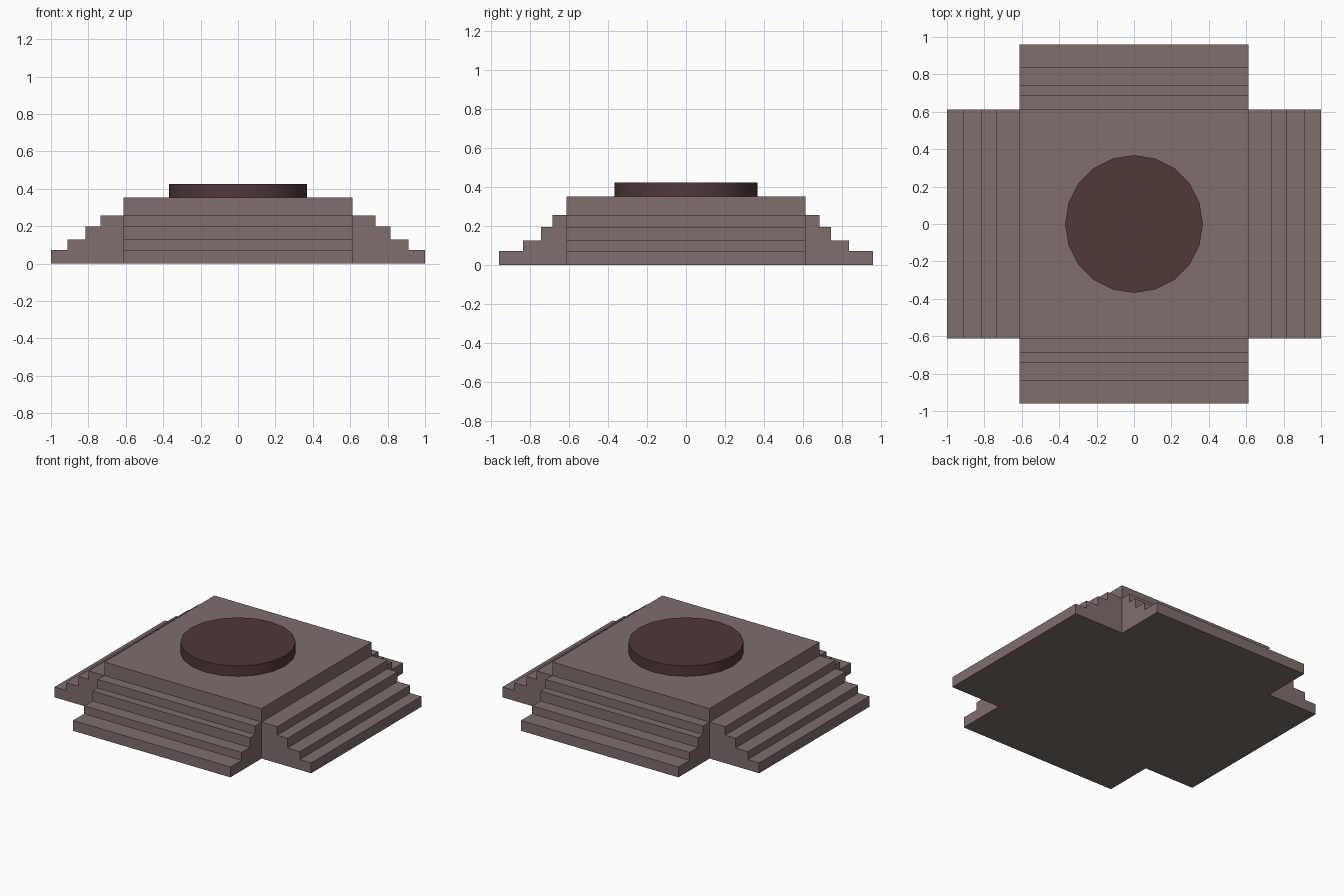
import bpy, bmesh, math
from mathutils import Matrix

cube = bpy.data.objects.get("Cube")
if cube:
    bpy.data.objects.remove(cube, do_unlink=True)


def make_material(name, rgb):
    mat = bpy.data.materials.new(name)
    mat.use_nodes = True
    colour = (*rgb, 1.0)
    mat.diffuse_color = colour
    mat.node_tree.nodes["Principled BSDF"].inputs["Base Color"].default_value = colour
    return mat


def add_object(name, bm, mat):
    bmesh.ops.recalc_face_normals(bm, faces=bm.faces)
    mesh = bpy.data.meshes.new(name)
    bm.to_mesh(mesh)
    bm.free()
    mesh.materials.append(mat)
    obj = bpy.data.objects.new(name, mesh)
    bpy.context.collection.objects.link(obj)
    return obj


stone = make_material("grey brown stone", (0.21, 0.157, 0.15))
dark_stone = make_material("dark red stone", (0.08, 0.04, 0.039))

HALF = 0.613
TOP = 0.352
STEP_TOPS = (0.073, 0.128, 0.197, 0.257)


def add_stairs(name, reaches, angle):
    """Extrude a stepped profile along one side of the platform."""
    profile = [(HALF, 0.0)]
    for reach, top in zip(reaches, STEP_TOPS):
        profile += [(reach, profile[-1][1]), (reach, top)]
    profile.append((HALF, STEP_TOPS[-1]))
    bm = bmesh.new()
    face = bm.faces.new([bm.verts.new((x, -HALF, z)) for x, z in profile])
    side = bmesh.ops.extrude_face_region(bm, geom=[face])
    verts = [v for v in side["geom"] if isinstance(v, bmesh.types.BMVert)]
    bmesh.ops.translate(bm, verts=verts, vec=(0, 2 * HALF, 0))
    bmesh.ops.rotate(bm, verts=bm.verts, matrix=Matrix.Rotation(angle, 3, "Z"))
    return add_object(name, bm, stone)


# Square central platform
bm = bmesh.new()
bmesh.ops.create_cube(bm, size=1.0)
bmesh.ops.scale(bm, verts=bm.verts, vec=(2 * HALF, 2 * HALF, TOP))
bmesh.ops.translate(bm, verts=bm.verts, vec=(0, 0, TOP / 2))
add_object("platform", bm, stone)

# Stairs on the four sides
wide = (1.0, 0.912, 0.815, 0.735)
narrow = (0.96, 0.836, 0.743, 0.686)
for i, (name, reaches) in enumerate((("left_stairs", wide), ("back_stairs", narrow),
                                     ("right_stairs", wide), ("front_stairs", narrow))):
    add_stairs(name, reaches, i * math.pi / 2)

# Round disc on top
bpy.ops.mesh.primitive_cylinder_add(vertices=20, radius=0.368, depth=0.073,
                                    location=(0, 0, TOP + 0.0365))
disc = bpy.context.object
disc.name = "round_disc"
disc.data.materials.append(dark_stone)
bpy.ops.object.shade_smooth_by_angle(angle=math.radians(30))
